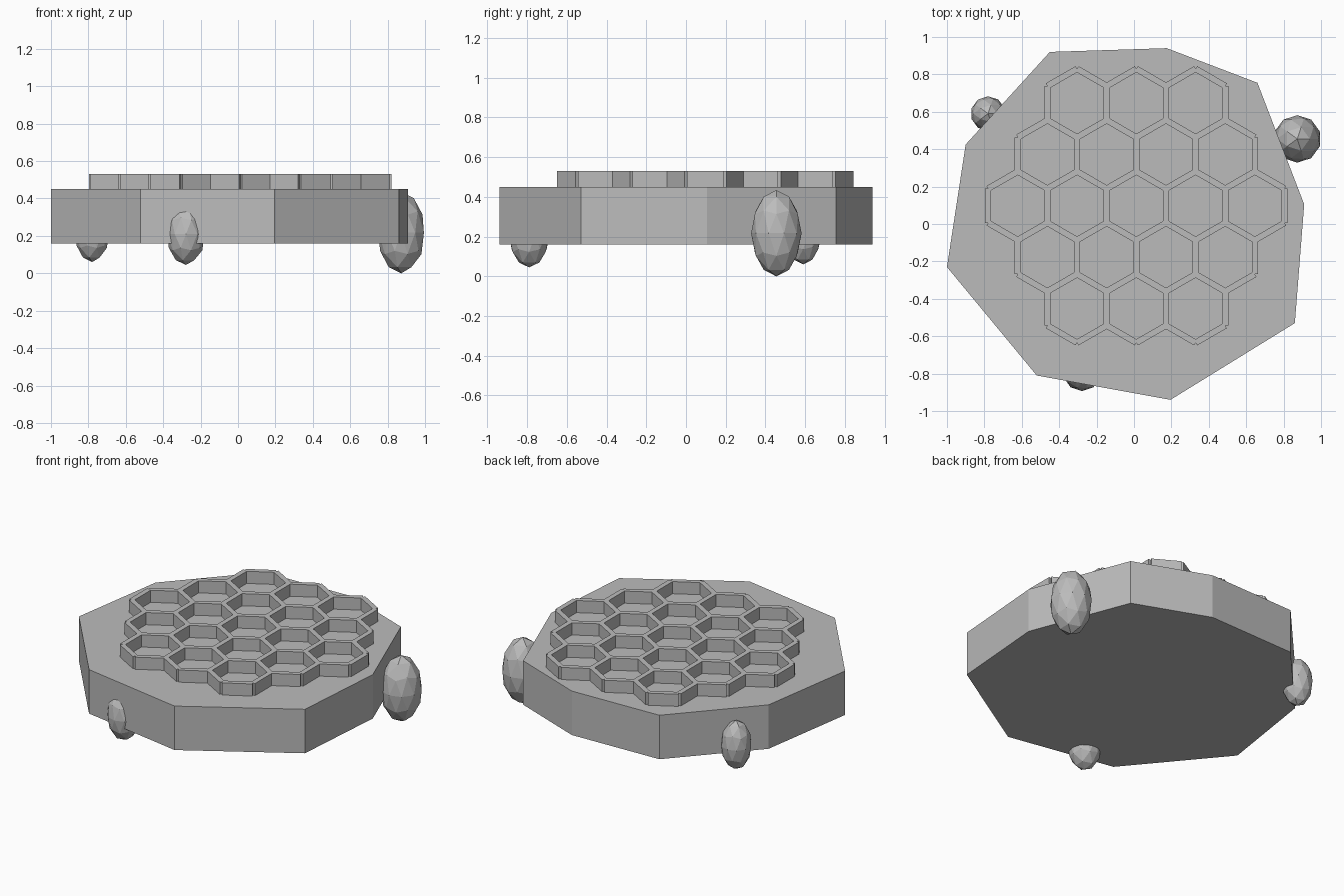
import bpy, bmesh, math
from mathutils import Matrix, Vector

if "Cube" in bpy.data.objects:
    bpy.data.objects.remove(bpy.data.objects["Cube"])

grey = bpy.data.materials.new("plain grey")
grey.diffuse_color = (0.5, 0.5, 0.5, 1)
grey.use_nodes = True
grey.node_tree.nodes["Principled BSDF"].inputs["Base Color"].default_value = grey.diffuse_color


def make_object(name, bm):
    bmesh.ops.recalc_face_normals(bm, faces=bm.faces)
    mesh = bpy.data.meshes.new(name)
    bm.to_mesh(mesh)
    bm.free()
    mesh.materials.append(grey)
    obj = bpy.data.objects.new(name, mesh)
    bpy.context.collection.objects.link(obj)
    return obj


# Slab: irregular nine-sided prism
outline = [(-0.45, 0.92), (0.175, 0.94), (0.66, 0.755), (0.91, 0.105), (0.86, -0.53),
           (0.195, -0.94), (-0.52, -0.81), (-1.0, -0.23), (-0.90, 0.425)]
BOTTOM, TOP = 0.16, 0.45
bm = bmesh.new()
face = bm.faces.new([bm.verts.new((x, y, BOTTOM)) for x, y in outline])
ext = bmesh.ops.extrude_face_region(bm, geom=[face])
bmesh.ops.translate(bm, vec=(0, 0, TOP - BOTTOM),
                    verts=[v for v in ext["geom"] if isinstance(v, bmesh.types.BMVert)])
make_object("slab", bm)

# Honeycomb: one thin wall per hexagon edge, shared edges built once
SPACING, WALL, RIM = 0.317, 0.033, 0.53
CENTRE = Vector((0.0125, 0.0975, 0))
side = SPACING / math.sqrt(3)
walls = {}
for row in range(-2, 3):
    count = 5 - abs(row)
    for i in range(count):
        cell = CENTRE + Vector(((i - (count - 1) / 2) * SPACING, row * 1.5 * side, 0))
        for k in range(6):
            a = k * math.pi / 3
            mid = cell + Vector((math.cos(a), math.sin(a), 0)) * SPACING / 2
            walls.setdefault((round(mid.x * 50), round(mid.y * 50)), (mid, a))

bm = bmesh.new()
base = TOP - 0.01
for mid, a in walls.values():
    place = (Matrix.Translation((mid.x, mid.y, (base + RIM) / 2)) @ Matrix.Rotation(a, 4, 'Z')
             @ Matrix.Diagonal((WALL, side, RIM - base, 1)))
    bmesh.ops.create_cube(bm, size=1, matrix=place)
make_object("honeycomb_walls", bm)

# Feet: stretched faceted pebbles tucked under the slab edge
feet = {"right_foot": ((0.873, 0.455, 0.217), 0.127, 0.217),
        "left_foot": ((-0.78, 0.59, 0.22), 0.093, 0.16),
        "front_foot": ((-0.278, -0.79, 0.21), 0.103, 0.165)}
for name, (pos, radius, half_height) in feet.items():
    bm = bmesh.new()
    bmesh.ops.create_icosphere(bm, subdivisions=2, radius=1,
                               matrix=Matrix.Translation(pos)
                               @ Matrix.Diagonal((radius, radius, half_height, 1)))
    make_object(name, bm)
